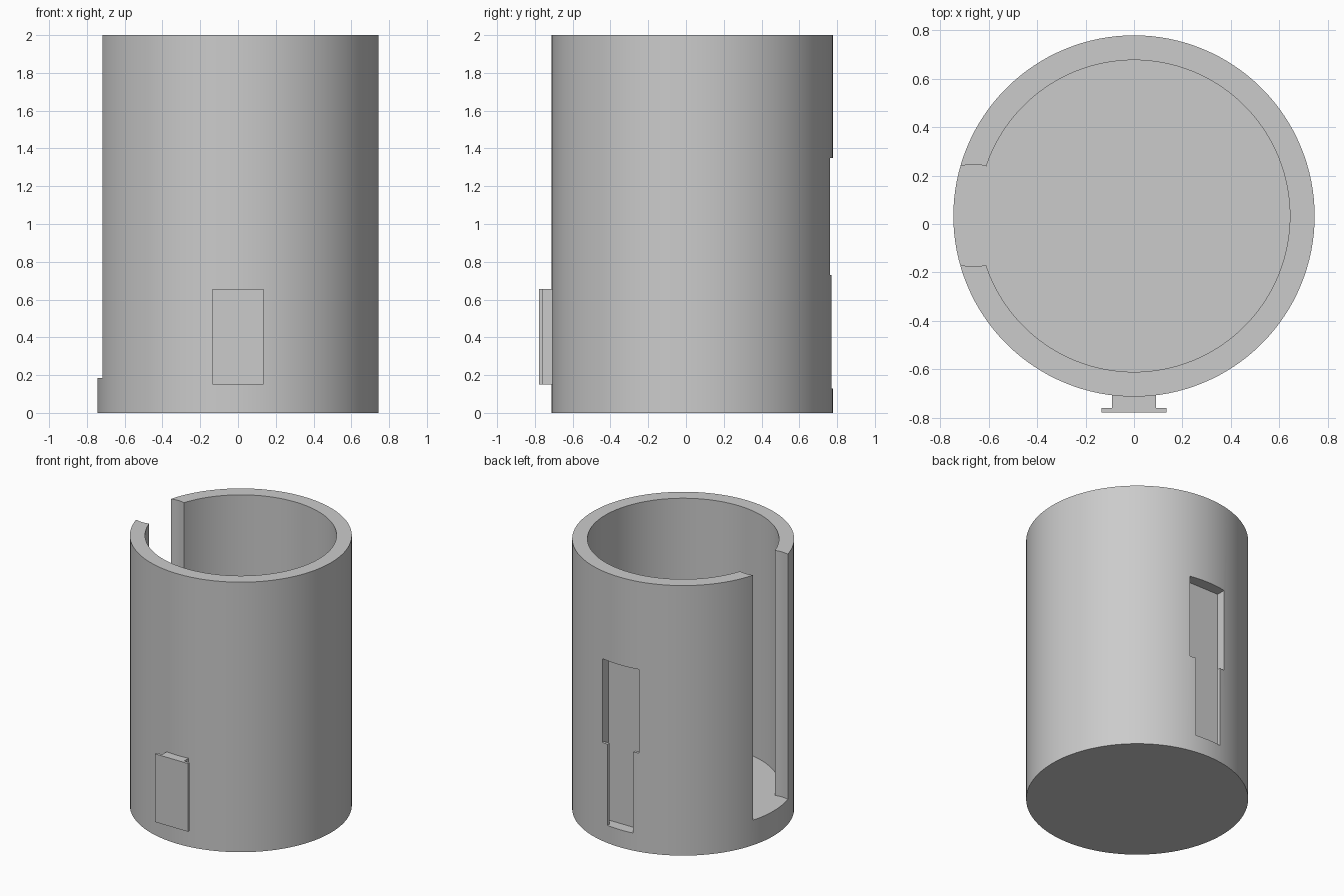
import bpy, bmesh, math

cube = bpy.data.objects.get("Cube")
if cube:
    bpy.data.objects.remove(cube, do_unlink=True)

CY = 0.033            # centre of the round body along y
R_OUT, R_IN = 0.745, 0.643
HEIGHT, FLOOR = 2.0, 0.185
SIDES = 128

grey = bpy.data.materials.new("plain grey")
grey.use_nodes = True
grey.diffuse_color = (0.6, 0.6, 0.6, 1)
grey.node_tree.nodes["Principled BSDF"].inputs["Base Color"].default_value = (0.6, 0.6, 0.6, 1)


def prism(name, outline, z0, z1):
    """Extrude a flat xy outline from z0 up to z1."""
    bm = bmesh.new()
    face = bm.faces.new([bm.verts.new((x, y, z0)) for x, y in outline])
    top = bmesh.ops.extrude_face_region(bm, geom=[face])["geom"]
    verts = [g for g in top if isinstance(g, bmesh.types.BMVert)]
    bmesh.ops.translate(bm, verts=verts, vec=(0, 0, z1 - z0))
    bmesh.ops.recalc_face_normals(bm, faces=bm.faces)
    mesh = bpy.data.meshes.new(name)
    bm.to_mesh(mesh)
    bm.free()
    mesh.materials.append(grey)
    obj = bpy.data.objects.new(name, mesh)
    bpy.context.collection.objects.link(obj)
    return obj


def circle(radius):
    step = 2 * math.pi / SIDES
    return [(radius * math.cos(i * step), CY + radius * math.sin(i * step)) for i in range(SIDES)]


def box(half, y0, y1):
    return [(-half, y0), (half, y0), (half, y1), (-half, y1)]


def activate(obj):
    bpy.ops.object.select_all(action='DESELECT')
    obj.select_set(True)
    bpy.context.view_layer.objects.active = obj


def cut(target, cutter):
    cutter.hide_render = True
    mod = target.modifiers.new("cut", 'BOOLEAN')
    mod.operation, mod.solver, mod.object = 'DIFFERENCE', 'EXACT', cutter
    activate(target)
    bpy.ops.object.modifier_apply(modifier=mod.name)
    bpy.data.objects.remove(cutter, do_unlink=True)


# Round cup body, hollow above its floor
body = prism("cup_body", circle(R_OUT), 0, HEIGHT)
cut(body, prism("cavity_cutter", circle(R_IN), FLOOR, HEIGHT + 0.1))

# Tall side opening with slightly hollowed edges
edge = [(-0.9, 0.18), (-0.715, 0.203), (-0.69, 0.209), (-0.66, 0.211),
        (-0.635, 0.209), (-0.61, 0.203), (-0.45, 0.18)]
opening = [(x, 0.035 + w) for x, w in edge] + [(x, 0.035 - w) for x, w in reversed(edge)]
cut(body, prism("opening_cutter", opening, FLOOR, HEIGHT + 0.1))

# Back keyhole: wide entry on top, narrow lipped channel below
cut(body, prism("entry_cutter", box(0.15, 0.695, 0.9), 0.73, 1.35))
cut(body, prism("undercut_cutter", box(0.15, 0.695, 0.745), 0.13, 0.74))
cut(body, prism("channel_cutter", box(0.105, 0.72, 0.9), 0.13, 0.76))

# Front T-shaped clip that fits the keyhole
half_tee = [(0.09, -0.68), (0.09, -0.758), (0.135, -0.758), (0.135, -0.778)]
tee = half_tee + [(-x, y) for x, y in reversed(half_tee)]
prism("front_clip", tee, 0.15, 0.655)

activate(body)
bpy.ops.object.shade_smooth_by_angle(angle=math.radians(25))
